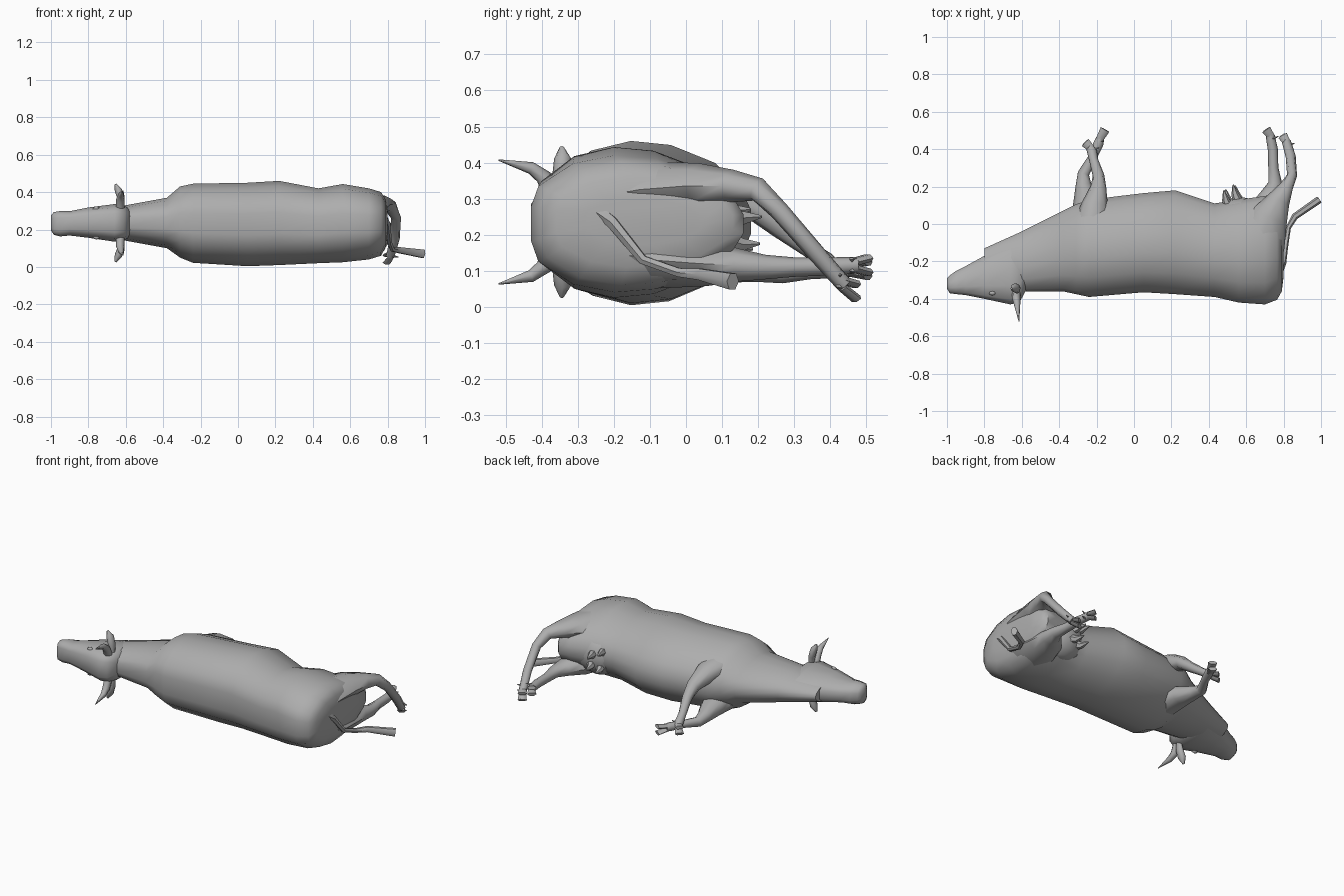
import bpy, bmesh, math
from mathutils import Vector

if "Cube" in bpy.data.objects:
    bpy.data.objects.remove(bpy.data.objects["Cube"])

MID = 0.235  # height of the animal's plane of symmetry (it lies on its side)
hide = bpy.data.materials.new("hide_grey")
hide.diffuse_color = (.42, .42, .42, 1)
hide.use_nodes = True
hide.node_tree.nodes["Principled BSDF"].inputs["Base Color"].default_value = hide.diffuse_color


def finish(name, bm, angle=55):
    bmesh.ops.recalc_face_normals(bm, faces=bm.faces)
    me = bpy.data.meshes.new(name)
    bm.to_mesh(me)
    bm.free()
    me.materials.append(hide)
    ob = bpy.data.objects.new(name, me)
    bpy.context.collection.objects.link(ob)
    bpy.ops.object.select_all(action='DESELECT')
    ob.select_set(True)
    bpy.context.view_layer.objects.active = ob
    bpy.ops.object.shade_smooth_by_angle(angle=math.radians(angle))
    return ob


def skin(name, rings):
    """Bridge a list of point rings and cap both ends."""
    bm = bmesh.new()
    loops = [[bm.verts.new(p) for p in r] for r in rings]
    n = len(loops[0])
    for a, b in zip(loops, loops[1:]):
        for i in range(n):
            j = (i + 1) % n
            bm.faces.new((a[i], a[j], b[j], b[i]))
    bm.faces.new(loops[0])
    bm.faces.new(loops[-1])
    return finish(name, bm)


def loft(name, sections, profile):
    """Sections: x, y of back, y of belly, low z, high z."""
    rings = []
    for x, y0, y1, z0, z1 in sections:
        zc, h = (z0 + z1) / 2, (z1 - z0) / 2
        up = [(x, y0 + (y1 - y0) * t, zc + h * w) for t, w in profile]
        down = [(x, y, 2 * zc - z) for x, y, z in reversed(up)]
        rings.append(up + down)
    return skin(name, rings)


def tube(name, path, ref=(0, 0, 1), n=8):
    """Path entries: x, y, z, radius across, radius along ref."""
    pts = [Vector(p[:3]) for p in path]
    rings = []
    for i, p in enumerate(path):
        t = (pts[min(i + 1, len(pts) - 1)] - pts[max(i - 1, 0)]).normalized()
        side = t.cross(Vector(ref)).normalized()
        up = side.cross(t)
        ra, rb = p[3], p[-1]
        rings.append([pts[i] + side * ra * math.cos(k * math.tau / n)
                      + up * rb * math.sin(k * math.tau / n) for k in range(n)])
    return skin(name, rings)


def ball(name, centre, radii, seg=12, rings=8):
    bm = bmesh.new()
    bmesh.ops.create_uvsphere(bm, u_segments=seg, v_segments=rings, radius=1)
    for v in bm.verts:
        v.co = Vector(centre) + Vector([c * r for c, r in zip(v.co, radii)])
    return finish(name, bm)


def leg(name, points, radii, toe):
    """Tapering limb with two flared toes and two dewclaws."""
    tube(name, [(*p, *r) for p, r in zip(points, radii)])
    end, d = Vector(points[-1]), Vector(toe)
    for k, s in enumerate((1, -1)):
        off = Vector((0, 0, s))
        tube(f"{name}_hoof_{k + 1}", [
            (*(end - d * .2 + off * .010), .020, .012),
            (*(end + d + off * .02), .026, .012)], n=6)
        claw = end - d * .6 + off * .014
        tube(f"{name}_dewclaw_{k + 1}", [
            (*claw, .008), (*(claw + Vector((.032, .012, .004 * s))), .002)], n=4)


# Trunk and neck
barrel = [(0, .25), (.035, .55), (.2, .88), (.4, 1), (.6, .95), (.82, .73), (.95, .42), (1, .15)]
loft("body_and_neck", [
    (-.80, -.34, -.13, .18, .29), (-.60, -.36, -.04, .14, .33),
    (-.38, -.36, .07, .10, .37), (-.31, -.375, .105, .05, .43),
    (-.24, -.39, .13, .022, .445), (.05, -.365, .165, .004, .45),
    (.22, -.375, .18, .01, .46), (.43, -.39, .11, .02, .42),
    (.56, -.42, .13, .025, .443), (.70, -.43, .15, .04, .42),
    (.765, -.405, .16, .06, .40), (.79, -.36, .13, .11, .36), (.80, -.28, .05, .17, .30)], barrel)

# Head
skull = [(0, .5), (.08, .82), (.3, 1), (.6, .92), (.88, .68), (1, .35)]
loft("head", [
    (-1.0, -.345, -.29, .195, .275), (-.985, -.37, -.275, .172, .293),
    (-.95, -.375, -.25, .163, .299), (-.90, -.38, -.225, .168, .298),
    (-.80, -.40, -.17, .156, .318), (-.66, -.43, -.10, .135, .336),
    (-.61, -.415, -.11, .14, .33), (-.575, -.35, -.15, .165, .305)], skull)

# Paired head parts
for side, s in (("upper", 1), ("lower", -1)):
    tube(side + "_horn", [
        (-.63, -.37, MID + s * .07, .024), (-.63, -.395, MID + s * .125, .022),
        (-.625, -.43, MID + s * .15, .017), (-.615, -.52, MID + s * .172, .002)], ref=(1, 0, 0))
    tube(side + "_ear", [
        (-.62, -.345, MID + s * .07, .014), (-.625, -.345, MID + s * .13, .026, .018),
        (-.64, -.342, MID + s * .175, .024, .020), (-.655, -.345, MID + s * .208, .006)],
        ref=(1, 0, 0))
    ball(side + "_eye", (-.757, -.37, MID + s * .076), (.018, .012, .012), 8, 6)

# Hind legs
thick = [(.14, .10), (.135, .08), (.10, .063), (.062, .045), (.037, .034),
         (.027, .027), (.027, .025), (.024, .023)]
leg("upper_hind_leg", [
    (.64, -.24, .30), (.675, -.09, .325), (.725, .04, .335), (.775, .13, .335),
    (.815, .20, .325), (.845, .26, .265), (.838, .36, .15), (.815, .44, .06)],
    thick, (-.02, .032, -.018))
leg("lower_hind_leg", [
    (.64, -.22, .16), (.675, -.07, .13), (.70, .06, .12), (.735, .15, .115),
    (.755, .22, .11), (.745, .30, .11), (.742, .40, .112), (.728, .475, .115)],
    thick, (-.022, .03, 0))

# Front legs
slim = [(.10, .07), (.072, .053), (.042, .037), (.031, .03), (.024, .023), (.027, .026), (.022, .022)]
leg("upper_front_leg", [
    (-.23, -.03, .33), (-.21, .10, .32), (-.19, .20, .27), (-.19, .26, .22),
    (-.215, .34, .16), (-.225, .39, .125), (-.235, .41, .11)], slim, (-.025, .025, -.01))
leg("lower_front_leg", [
    (-.24, -.02, .13), (-.255, .11, .12), (-.27, .21, .105), (-.27, .27, .095),
    (-.225, .35, .10), (-.19, .43, .105), (-.18, .46, .105)], slim, (.025, .045, 0))

# Udder and teats
ball("udder", (.57, .03, .215), (.15, .115, .13))
for k, (x, y, z) in enumerate([(.48, .18, .27), (.53, .21, .25), (.49, .185, .16), (.54, .205, .175)]):
    tube(f"teat_{k + 1}", [(x + .03, y - .10, z - (z - .215) * .3, .03),
                           (x + .01, y - .05, z - .003, .02), (x, y, z, .004)], n=6)

# Tail with tuft
tube("tail", [
    (.775, -.25, .27, .024), (.797, -.205, .235, .018), (.81, -.12, .13, .014),
    (.825, -.02, .095, .014), (.86, .04, .09, .018), (.99, .13, .07, .02, .026)], n=6)
